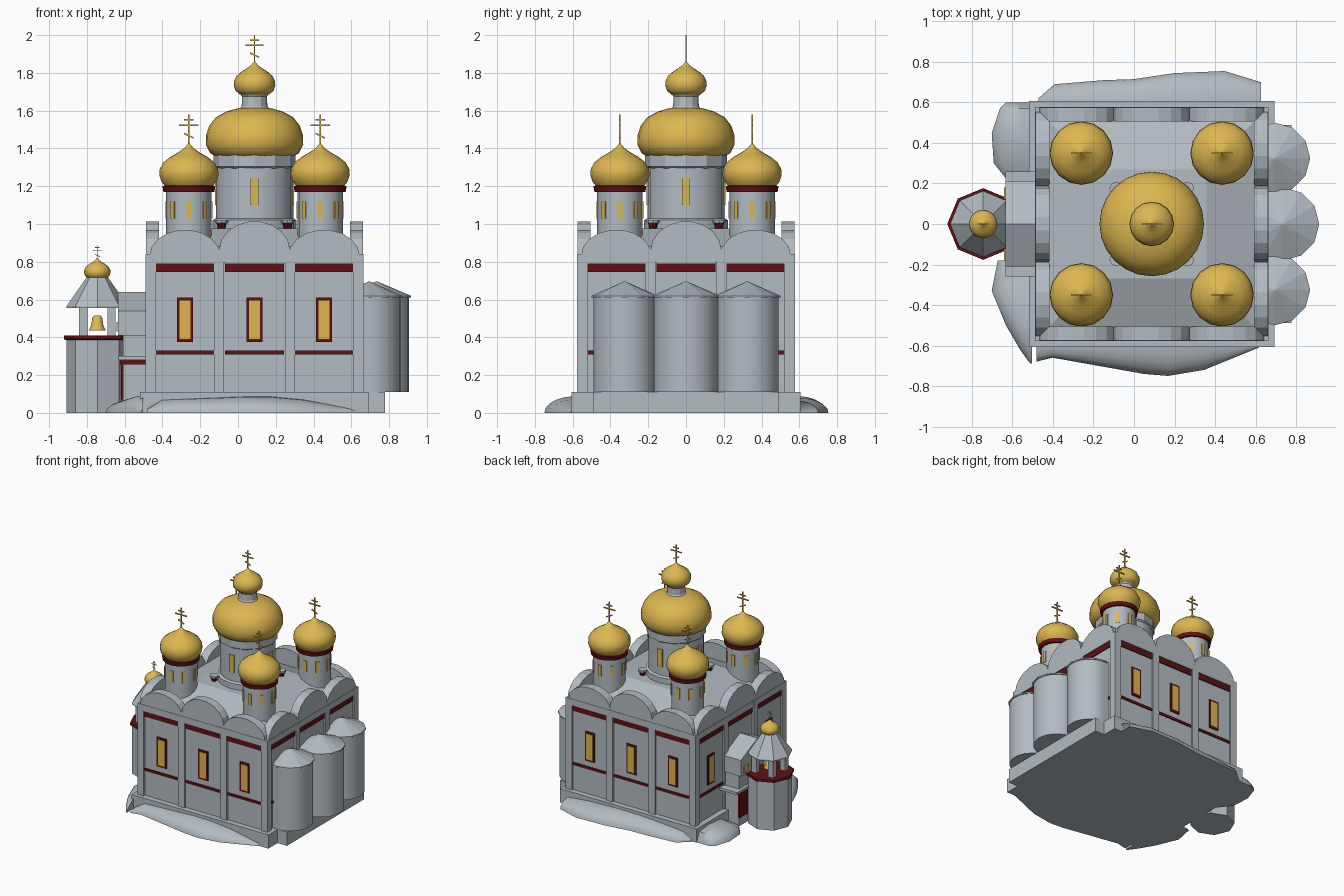
import bpy, bmesh, math
from mathutils import Matrix, Vector

if "Cube" in bpy.data.objects:
    bpy.data.objects.remove(bpy.data.objects["Cube"], do_unlink=True)


def material(name, color):
    m = bpy.data.materials.new(name)
    m.use_nodes = True
    m.diffuse_color = (*color, 1)
    m.node_tree.nodes["Principled BSDF"].inputs["Base Color"].default_value = (*color, 1)
    return m


STONE = material("pale grey stone", (0.45, 0.50, 0.54))
GOLD = material("gold", (0.72, 0.47, 0.08))
RED = material("dark red", (0.12, 0.005, 0.007))
CX = 0.0875          # centre of the main hall
HALF = 0.577         # half width of the main hall
move = Matrix.Translation


def finish(name, bm, mat, M, smooth=0):
    """Turn a bmesh into an object; smooth is the sharp-edge angle in degrees."""
    bm.transform(M)
    bmesh.ops.recalc_face_normals(bm, faces=bm.faces)
    if smooth:
        for f in bm.faces:
            f.smooth = True
        for e in bm.edges:
            e.smooth = e.calc_face_angle(0) < math.radians(smooth)
    me = bpy.data.meshes.new(name)
    bm.to_mesh(me)
    bm.free()
    me.materials.append(mat)
    ob = bpy.data.objects.new(name, me)
    bpy.context.collection.objects.link(ob)
    return ob


def boxes(name, spans, mat, M=Matrix()):
    """Each span is (x0, x1, y0, y1, z0, z1) with an optional tilt about y."""
    bm = bmesh.new()
    for s in spans:
        x0, x1, y0, y1, z0, z1 = s[:6]
        T = move(((x0 + x1) / 2, (y0 + y1) / 2, (z0 + z1) / 2))
        tilt = Matrix.Rotation(s[6] if len(s) > 6 else 0, 4, 'Y')
        bmesh.ops.create_cube(bm, size=1, matrix=T @ tilt @ Matrix.Diagonal((x1 - x0, y1 - y0, z1 - z0, 1)))
    return finish(name, bm, mat, M)


def lathe(name, profile, n, mat, M=Matrix(), smooth=0, phase=0):
    """Revolve (radius, z) points around z."""
    bm = bmesh.new()
    rings = []
    for r, z in profile:
        rings.append([bm.verts.new((r * math.cos(phase + math.tau * i / n),
                                    r * math.sin(phase + math.tau * i / n), z)) for i in range(n)])
    for a, b in zip(rings, rings[1:]):
        for i in range(n):
            bm.faces.new((a[i], a[(i + 1) % n], b[(i + 1) % n], b[i]))
    bm.faces.new(rings[0])
    bm.faces.new(rings[-1])
    return finish(name, bm, mat, M, smooth)


def prism(name, outline, y0, y1, mat, M=Matrix()):
    """Extrude an (x, z) outline along y."""
    bm = bmesh.new()
    a = [bm.verts.new((x, y0, z)) for x, z in outline]
    b = [bm.verts.new((x, y1, z)) for x, z in outline]
    bm.faces.new(a)
    bm.faces.new(b)
    for i in range(len(a)):
        j = (i + 1) % len(a)
        bm.faces.new((a[i], a[j], b[j], b[i]))
    return finish(name, bm, mat, M)


def onion(name, r, z0, z1, neck, M, n=16):
    """Bulbous dome drawn up to a fine point; neck is the base radius share."""
    shape = [(neck, 0), (0.92, .12), (1, .28), (0.98, .42), (0.86, .57),
             (0.62, .70), (0.36, .80), (0.15, .90), (0.03, 1)]
    return lathe(name, [(r * a, z0 + (z1 - z0) * t) for a, t in shape], n, GOLD, M, 50)


def cross(name, z, h, M):
    """Three-bar cross with a tilted foot bar."""
    w, t = h * .32, h * .025
    boxes(name, [(-t, t, -t, t, z - .02, z + h),
                 (-w, w, -t, t, z + h * .62, z + h * .67),
                 (-w * .5, w * .5, -t, t, z + h * .80, z + h * .85),
                 (-w * .55, w * .55, -t, t, z + h * .27, z + h * .32, .45)], GOLD, M)


def drift(name, stations, M):
    """Snow bank against the plinth; stations are (along, outward reach)."""
    bm, rows, steps = bmesh.new(), [], 5
    for i, (u, out) in enumerate(stations):
        h = .02 + .07 * math.sin(math.pi * i / (len(stations) - 1)) ** .6
        arc = [math.pi / 2 * k / steps for k in range(steps + 1)]
        row = [(u, -.59 - (out - .59) * math.cos(a), h * math.sin(a)) for a in arc] + [(u, -.59, 0)]
        rows.append([bm.verts.new(p) for p in row])
    for a, b in zip(rows, rows[1:]):
        for k in range(len(a)):
            j = (k + 1) % len(a)
            bm.faces.new((a[k], a[j], b[j], b[k]))
    bm.faces.new(rows[0])
    bm.faces.new(rows[-1])
    finish(name, bm, STONE, M, 50)


hall = move((CX, 0, 0))

# Plinth and hall body
boxes("plinth", [(-.607, .607, -.607, .607, 0, .11), (.6, .69, -.49, .49, 0, .11)], STONE, hall)
boxes("hall_walls", [(-.562, .562, -.562, .562, .11, .83)], STONE, hall)
lathe("hipped_roof", [(s * math.sqrt(2), z) for s, z in ((.51, .8), (.51, .88), (.27, .975))],
      4, STONE, hall, phase=math.pi / 4)

# Four facades: pilasters, bands, arched gables and windows
for k, side in enumerate(("front", "right_apse", "back", "left")):
    M = hall @ Matrix.Rotation(k * math.pi / 2, 4, 'Z')
    boxes(side + "_pilasters", [(u - .0275, u + .0275, -HALF, -.55, .11, .84)
                                for u in (-.549, -.188, .188, .549)], STONE, M)
    bays = (-.368, 0, .368)
    boxes(side + "_red_bands", [(u - .155, u + .155, -.57, -.55, a, b)
                                for u in bays for a, b in ((.31, .33), (.745, .79))], RED, M)
    boxes(side + "_cornice", [(u - .16, u + .16, -HALF, -.55, .79, .84) for u in bays], STONE, M)
    for u in bays:
        z, h = (.86, .155) if u == 0 else (.83, .14)
        arc = [math.pi * i / 9 for i in range(10)]
        outline = [(u + .17, .8)] + [(u + .188 * math.cos(a), z + h * math.sin(a)) for a in arc] + [(u - .17, .8)]
        prism(side + "_gable", outline, -.574, -.505, STONE, M)
    holes = () if k == 1 else (bays[0], bays[2]) if k == 3 else bays
    for u in holes:
        boxes(side + "_window_frame", [(u - .042, u + .042, -.57, -.558, .375, .61)], RED, M)
        boxes(side + "_window_pane", [(u - .029, u + .029, -.574, -.565, .39, .595)], GOLD, M)

# Apses
for y, x, r in ((-.325, .695, .165), (0, .735, .17), (.325, .695, .165)):
    M = move((x, y, 0))
    lathe("apse_wall", [(r, .11), (r, .62)], 24, STONE, M, 40)
    lathe("apse_roof", [(r + .01, .61), (r + .01, .62), (.005, .695)], 12, STONE, M)
    boxes("apse_link", [(-.15, 0, -r, r, .11, .615)], STONE, M)

# Corner towers
for x in (-.26, .435):
    for y in (-.35, .35):
        M = move((x, y, 0))
        lathe("corner_drum", [(.12, .86), (.12, 1.175)], 16, STONE, M, 40)
        lathe("corner_red_ring", [(.135, 1.17), (.14, 1.2), (.12, 1.205)], 16, RED, M, 40)
        onion("corner_dome", .157, 1.195, 1.425, .78, M)
        cross("corner_cross", 1.42, .16, M)
        for i in range(8):
            boxes("corner_window", [(.113, .124, -.013, .013, 1.03, 1.12)], GOLD,
                  M @ Matrix.Rotation(i * math.pi / 4, 4, 'Z'))

# Central tower
lathe("central_drum", [(.222, .95), (.222, 1.02), (.205, 1.03), (.205, 1.3)], 16, STONE, hall, 30)
lathe("central_drum_cornice", [(.205, 1.295), (.218, 1.305), (.218, 1.365)], 12, STONE, hall)
lathe("central_dome", [(.2, 1.355), (.235, 1.375), (.258, 1.42), (.257, 1.47), (.24, 1.52),
                       (.205, 1.565), (.15, 1.595), (.08, 1.615)], 24, GOLD, hall, 50)
lathe("lantern_neck", [(.085, 1.6), (.068, 1.625), (.066, 1.675), (.08, 1.695)], 12, STONE, hall)
onion("lantern_dome", .11, 1.685, 1.86, .7, hall)
cross("lantern_cross", 1.85, .15, hall)
for i in range(4):
    M = hall @ Matrix.Rotation(i * math.pi / 2, 4, 'Z')
    boxes("central_window", [(.196, .21, -.022, .022, 1.1, 1.24)], GOLD, M)
    D = M @ move((.175, .175, 0))
    lathe("drum_foot_red", [(.016, .96), (.026, 1.005)], 8, RED, D)
    lathe("drum_foot_cap", [(.034, 1.005), (.034, 1.02)], 8, STONE, D)

# Porch between hall and bell tower
turn = Matrix.Rotation(math.pi / 2, 4, 'Z')
boxes("porch_walls", [(-.61, -.47, -.2, .2, 0, .42)], STONE)
prism("porch_gable", [(-.21, .41), (-.21, .54), (0, .64), (.21, .54), (.21, .41)], .48, .635, STONE, turn)
boxes("porch_eaves", [(-.635, -.48, -.26, .26, .28, .30)], STONE)
boxes("porch_red_trim", [(-.625, -.48, -.21, .21, .255, .28), (-.62, -.605, -.205, .205, .07, .26)], RED)
for y in (-.15, .15):
    boxes("porch_window", [(-.642, -.63, y - .03, y + .03, .43, .48)], GOLD)

# Bell tower
T = move((-.745, 0, 0))
lathe("bell_tower_base", [(.162, 0), (.162, .39)], 8, STONE, T)
lathe("bell_tower_red_deck", [(.165, .385), (.177, .39), (.177, .41)], 8, RED, T)
boxes("belfry_posts", [(x - .022, x + .022, y - .022, y + .022, .4, .57)
                       for x in (-.075, .075) for y in (-.075, .075)], STONE, T)
lathe("belfry_roof", [(.163, .555), (.163, .565), (.055, .72)], 8, STONE, T)
lathe("bell", [(.045, .435), (.033, .46), (.026, .505), (.015, .515)], 12, GOLD, T, 40)
onion("belfry_dome", .07, .712, .82, .7, T)
cross("belfry_cross", .81, .08, T)

# Snow banks around the plinth
drift("front_snow", [(-.57, .68), (-.49, .66), (-.04, .74), (.08, .75), (.26, .72), (.53, .61)], hall)
drift("back_snow", [(-.49, .62), (-.54, .7), (-.36, .755), (-.11, .745), (.09, .715),
                    (.24, .71), (.48, .69), (.56, .62)], hall @ Matrix.Rotation(math.pi, 4, 'Z'))
west = hall @ Matrix.Rotation(-math.pi / 2, 4, 'Z')
drift("left_back_snow", [(-.6, .72), (-.57, .75), (-.45, .79), (-.3, .78), (-.2, .7)], west)
drift("left_front_snow", [(.18, .76), (.33, .79), (.5, .72), (.62, .65), (.69, .6)], west)
